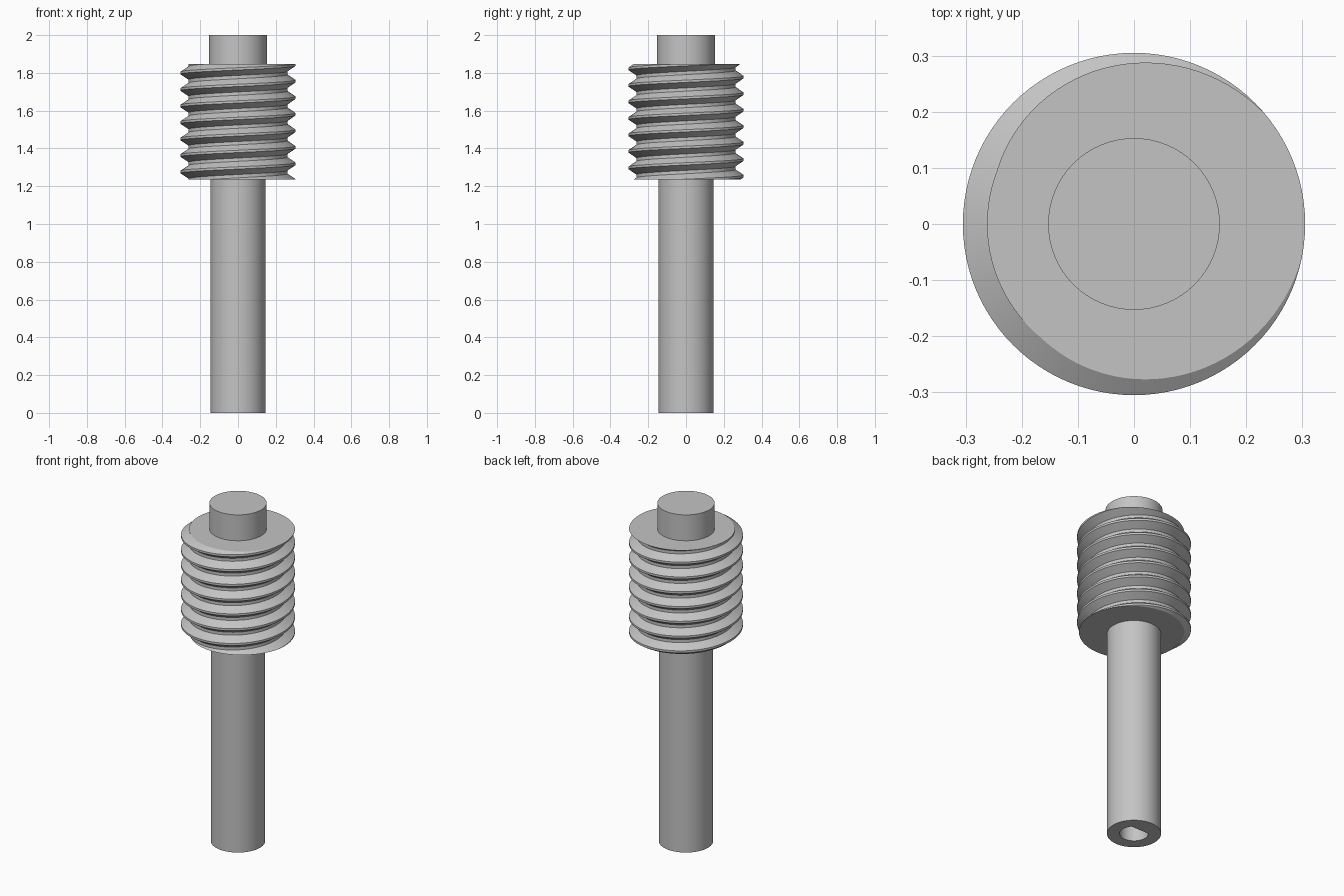
import bpy
import bmesh
from math import cos, sin, pi, radians

cube = bpy.data.objects.get("Cube")
if cube:
    bpy.data.objects.remove(cube)

steel = bpy.data.materials.new("grey_steel")
steel.use_nodes = True
grey = (0.55, 0.55, 0.55, 1)
steel.diffuse_color = grey
steel.node_tree.nodes["Principled BSDF"].inputs["Base Color"].default_value = grey


def finish(name, bm):
    """Turn a bmesh into a smooth object that keeps its sharp edges."""
    bmesh.ops.recalc_face_normals(bm, faces=bm.faces)
    mesh = bpy.data.meshes.new(name)
    bm.to_mesh(mesh)
    bm.free()
    mesh.materials.append(steel)
    for poly in mesh.polygons:
        poly.use_smooth = True
    mesh.set_sharp_from_angle(angle=radians(30))
    obj = bpy.data.objects.new(name, mesh)
    bpy.context.collection.objects.link(obj)
    return obj


def turned(name, profile, sides=64):
    """Join rings of (radius, height, flat limit in y) and cap both ends."""
    bm = bmesh.new()
    rings = []
    for r, z, flat in profile:
        angles = [2 * pi * i / sides for i in range(sides)]
        rings.append([bm.verts.new((r * cos(a), min(r * sin(a), flat), z))
                      for a in angles])
    for low, high in zip(rings, rings[1:]):
        for i in range(sides):
            j = (i + 1) % sides
            bm.faces.new((low[i], low[j], high[j], high[i]))
    bm.faces.new(rings[0])
    bm.faces.new(rings[-1])
    return finish(name, bm)


def worm_thread(name, bottom, top, turns, root, crest, phase, sides=96):
    """Right-handed trapezoid thread, cut level at both ends."""
    pitch = (top - bottom) / turns
    tooth = [(-0.07, crest), (0.07, crest), (0.40, root), (0.60, root)]
    bm = bmesh.new()
    columns = []
    for i in range(sides + 1):
        a = 2 * pi * i / sides + phase
        column = []
        for k in range(-2, turns + 2):
            for offset, r in tooth:
                z = bottom + pitch * (k + offset + i / sides)
                column.append(bm.verts.new((r * cos(a), r * sin(a), z)))
        columns.append(column)
    for left, right in zip(columns, columns[1:]):
        for j in range(len(left) - 1):
            bm.faces.new((left[j], right[j], right[j + 1], left[j + 1]))
    bmesh.ops.remove_doubles(bm, verts=bm.verts, dist=0.0001)
    # Level end faces
    for z, side in ((bottom, -1), (top, 1)):
        cut = bmesh.ops.bisect_plane(
            bm, geom=bm.verts[:] + bm.edges[:] + bm.faces[:], dist=0.00001,
            plane_co=(0, 0, z), plane_no=(0, 0, side), clear_outer=True)
        rim = [e for e in cut["geom_cut"]
               if isinstance(e, bmesh.types.BMEdge) and e.is_boundary]
        bmesh.ops.edgeloop_fill(bm, edges=rim)
    return finish(name, bm)


# Long shaft with a flat-sided blind bore in its lower end
turned("shaft", [(0.077, 0.5, 0.05), (0.077, 0, 0.05),
                 (0.145, 0, 1), (0.145, 1.3, 1)])

# Short stub above the thread
turned("top_stub", [(0.153, 1.75, 1), (0.153, 2, 1)])

# Threaded drum
worm_thread("worm_thread", 1.235, 1.847, 7, 0.262, 0.305, radians(15))
